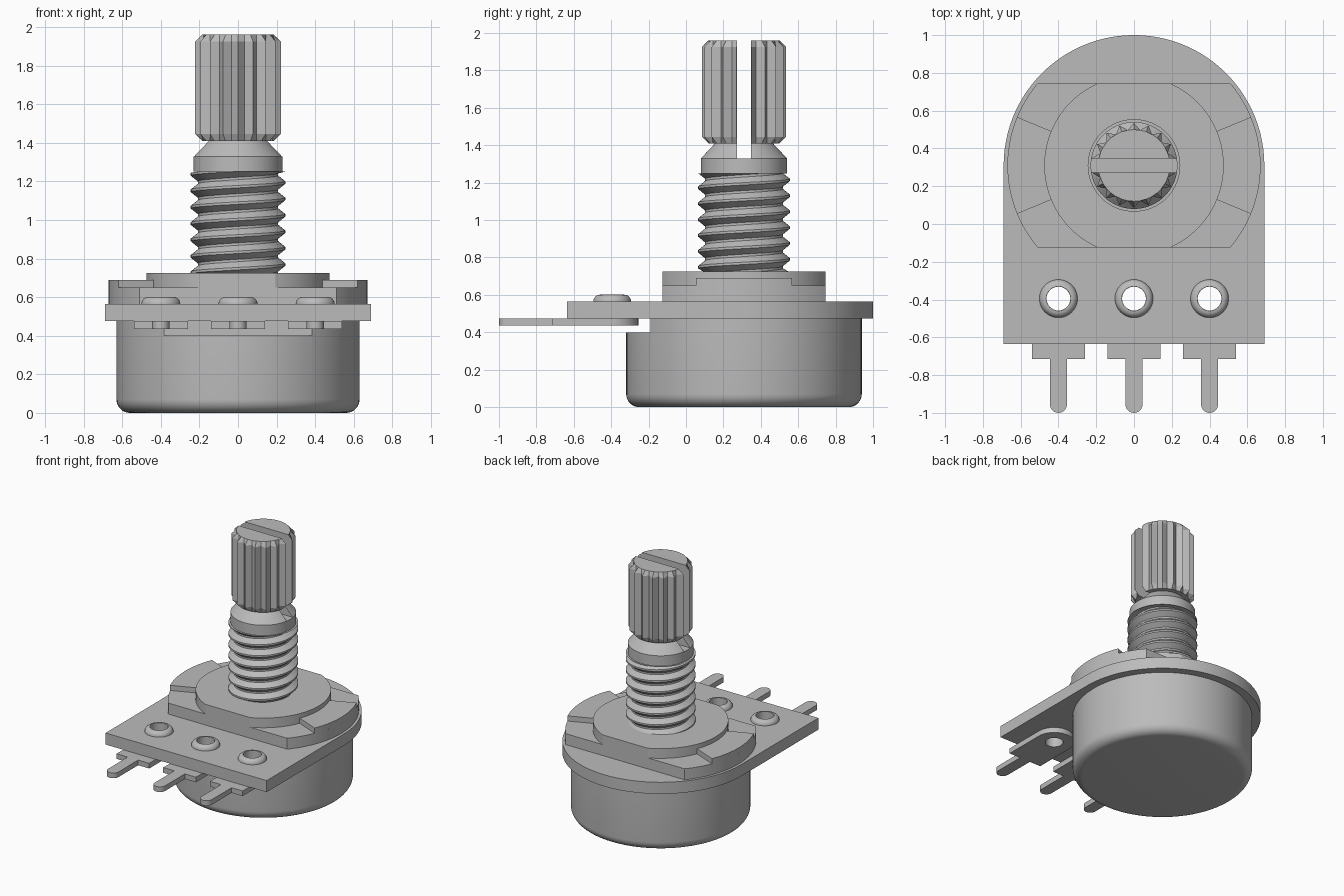
import bpy, bmesh
from math import sin, cos, pi, asin, radians

cube = bpy.data.objects.get("Cube")
if cube:
    bpy.data.objects.remove(cube, do_unlink=True)

AXIS_Y = 0.31          # shaft axis
TERMINAL_X = (-0.4, 0, 0.4)
RIVET_Y = -0.395

metal = bpy.data.materials.new("grey_metal")
metal.use_nodes = True
GREY = (0.5, 0.5, 0.5, 1)
metal.diffuse_color = GREY
metal.node_tree.nodes["Principled BSDF"].inputs["Base Color"].default_value = GREY


def finish(name, bm, at=(0, 0)):
    bmesh.ops.remove_doubles(bm, verts=bm.verts, dist=1e-5)
    bmesh.ops.recalc_face_normals(bm, faces=bm.faces)
    bmesh.ops.translate(bm, verts=bm.verts, vec=(*at, 0))
    mesh = bpy.data.meshes.new(name)
    bm.to_mesh(mesh)
    bm.free()
    mesh.materials.append(metal)
    obj = bpy.data.objects.new(name, mesh)
    bpy.context.collection.objects.link(obj)
    return obj


def skin(bm, rings, closed=True):
    """Join consecutive rings of points with quads."""
    rows = [[bm.verts.new(p) for p in ring] for ring in rings]
    for a, b in zip(rows, rows[1:]):
        n = len(a)
        for i in range(n if closed else n - 1):
            j = (i + 1) % n
            bm.faces.new((a[i], a[j], b[j], b[i]))
    return rows


def prism(name, outline, z0, z1, at=(0, 0)):
    bm = bmesh.new()
    low, high = skin(bm, [[(x, y, z) for x, y in outline] for z in (z0, z1)])
    bm.faces.new(low)
    bm.faces.new(high)
    return finish(name, bm, at)


def arc(r, a0, a1, n=48, cx=0, cy=0):
    return [(cx + r * cos(a0 + (a1 - a0) * i / n),
             cy + r * sin(a0 + (a1 - a0) * i / n)) for i in range(n + 1)]


def lathe(name, profile, at=(0, AXIS_Y), n=96):
    bm = bmesh.new()
    skin(bm, [[(r * cos(2 * pi * i / n), r * sin(2 * pi * i / n), z)
               for i in range(n)] for r, z in profile])
    return finish(name, bm, at)


def box(x0, x1, y0, y1):
    return [(x0, y0), (x1, y0), (x1, y1), (x0, y1)]


def cut(obj, cutter):
    mod = obj.modifiers.new("cut", "BOOLEAN")
    mod.operation = "DIFFERENCE"
    mod.solver = "EXACT"
    mod.object = cutter
    bpy.context.view_layer.objects.active = obj
    bpy.ops.object.modifier_apply(modifier=mod.name)
    bpy.data.objects.remove(cutter, do_unlink=True)


def drill(obj, x):
    cut(obj, lathe("drill", [(0, 0.3), (0.063, 0.3), (0.063, 0.8), (0, 0.8)],
                   (x, RIVET_Y), 32))


# Can with rounded bottom edge and a notch clearing the terminals
fillet = [(0.56 + x, 0.07 + z) for x, z in arc(0.07, -pi / 2, 0, 8)]
can = lathe("can", [(0, 0)] + fillet + [(0.63, 0.48), (0, 0.48)])
cut(can, prism("notch", box(-1, 1, -1, -0.19), 0.4, 0.6))

# Circuit plate: square front, round back
plate = prism("circuit_plate", [(-0.69, -0.635), (0.69, -0.635)]
              + arc(0.69, 0, pi, 72, cy=AXIS_Y), 0.475, 0.565)

# Terminals and rivets
for label, x in zip(("right", "middle", "left"), TERMINAL_X):
    drill(plate, x)
    outline = (arc(0.14, 0, pi, 24, cy=RIVET_Y)
               + [(-0.14, -0.715), (-0.045, -0.715)]
               + arc(0.045, pi, 2 * pi, 12, cy=-0.955)
               + [(0.045, -0.715), (0.14, -0.715)])
    terminal = prism(label + "_terminal", outline, 0.435, 0.475, (x, 0))
    drill(terminal, x)
    bead = [(0.065 + r, 0.565 + z) for r, z in arc(0.036, 0, pi / 2, 6)]
    lathe(label + "_rivet", [(0.063, 0.56), (0.101, 0.56)] + bead
          + [(0.063, 0.6), (0.063, 0.56)], (x, RIVET_Y), 40)


# Mounting flange: flat-sided discs with a raised block on each side
def flat_sided(r, half=0.435):
    a = asin(half / r)
    return arc(r, -a, a) + arc(r, pi - a, pi + a)


prism("flange", flat_sided(0.67), 0.565, 0.65, (0, AXIS_Y))
prism("flange_top", flat_sided(0.475), 0.6, 0.725, (0, AXIS_Y))
w = radians(22.5)
for label, turn in (("left", 0), ("right", pi)):
    prism(label + "_flange_block", arc(0.67, turn - w, turn + w, 24)
          + arc(0.46, turn + w, turn - w, 24), 0.6, 0.69, (0, AXIS_Y))

# Threaded bushing: core and helical thread
BOTTOM, TOP, PITCH, STEPS = 0.72, 1.25, 0.085, 64
ROOT, CREST = 0.208, 0.245
tooth = [(ROOT, 0), (ROOT, 0.15), (CREST, 0.5), (CREST, 0.65), (ROOT, 1)]
turns = int((TOP - BOTTOM) / PITCH) + 2
bm = bmesh.new()
skin(bm, [[(r * cos(2 * pi * i / STEPS), r * sin(2 * pi * i / STEPS),
            min(TOP, max(BOTTOM, BOTTOM + PITCH * (i / STEPS - 1 + t))))
           for r, t in tooth] for i in range(turns * STEPS + 1)], closed=False)
bmesh.ops.dissolve_degenerate(bm, edges=bm.edges, dist=1e-5)
finish("thread", bm, (0, AXIS_Y))
lathe("bushing_core", [(0, 0.6), (0.206, 0.6), (0.206, 1.27), (0, 1.27)])
collar = lathe("collar", [(0, 1.25), (0.23, 1.25), (0.23, 1.33),
                          (0.155, 1.41), (0.155, 1.43), (0, 1.43)])

# Splined shaft with chamfered ends
TEETH, INNER, OUTER = 18, 0.19, 0.225
bm = bmesh.new()
rows = skin(bm, [[((tip if i % 2 else INNER) * sin(pi * (i + 1) / TEETH),
                   -(tip if i % 2 else INNER) * cos(pi * (i + 1) / TEETH), z)
                  for i in range(2 * TEETH)]
                 for z, tip in ((1.41, INNER), (1.445, OUTER),
                                (1.925, OUTER), (1.96, INNER))])
bm.faces.new(rows[0])
bm.faces.new(rows[-1])
shaft = finish("splined_shaft", bm, (0, AXIS_Y))

# Screwdriver slot through shaft and collar
for part in (collar, shaft):
    cut(part, prism("slot", box(-1, 1, AXIS_Y - 0.038, AXIS_Y + 0.038), 1.33, 2.2))

# Smooth round walls, keep edges sharp
bpy.ops.object.select_all(action="DESELECT")
for obj in bpy.context.collection.objects:
    if obj.type == "MESH" and obj.name != "splined_shaft":
        obj.select_set(True)
        bpy.context.view_layer.objects.active = obj
bpy.ops.object.shade_smooth_by_angle(angle=radians(25))
